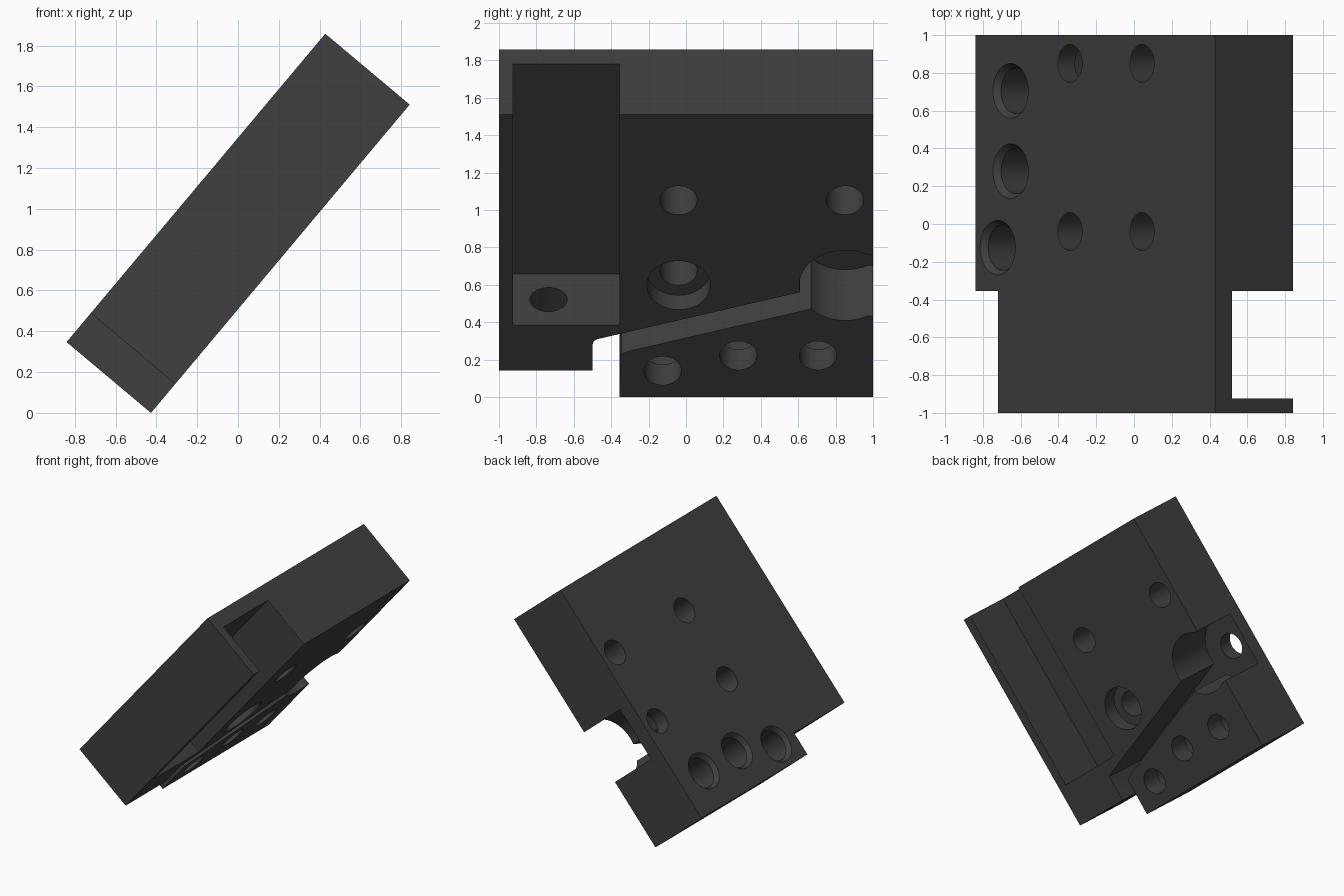
import bpy, bmesh, math
from mathutils import Matrix

if "Cube" in bpy.data.objects:
    bpy.data.objects.remove(bpy.data.objects["Cube"])

# Local frame: X along the block, Y across it, Z = minus depth below the upper face
LENGTH, THICK, FLOOR = 1.972, 0.54, 0.118


def finish(bm, name):
    bmesh.ops.recalc_face_normals(bm, faces=bm.faces)
    mesh = bpy.data.meshes.new(name)
    bm.to_mesh(mesh)
    bm.free()
    ob = bpy.data.objects.new(name, mesh)
    bpy.context.scene.collection.objects.link(ob)
    return ob


def prism(name, outline, d0, d1):
    """Outline in (along, across), extruded between two depths."""
    bm = bmesh.new()
    face = bm.faces.new([bm.verts.new((u, y, -d0)) for u, y in outline])
    ext = bmesh.ops.extrude_face_region(bm, geom=[face])
    verts = [e for e in ext["geom"] if isinstance(e, bmesh.types.BMVert)]
    bmesh.ops.translate(bm, verts=verts, vec=(0, 0, d0 - d1))
    return finish(bm, name)


def drill(u, y, d0, d1, r, r_top=None):
    """Round cutter through the thickness; r_top is the radius at d0."""
    bm = bmesh.new()
    bmesh.ops.create_cone(
        bm, cap_ends=True, segments=48, radius1=r,
        radius2=r if r_top is None else r_top, depth=d1 - d0,
        matrix=Matrix.Translation((u, y, -(d0 + d1) / 2)))
    return finish(bm, "drill")


def cut(target, cutter):
    mod = target.modifiers.new("cut", "BOOLEAN")
    mod.operation, mod.solver, mod.object = "DIFFERENCE", "EXACT", cutter
    bpy.context.view_layer.update()
    dg = bpy.context.evaluated_depsgraph_get()
    mesh = bpy.data.meshes.new_from_object(target.evaluated_get(dg))
    target.modifiers.clear()
    target.data = mesh
    bpy.data.objects.remove(cutter)


# Block with a stepped lower end
block = prism("mounting_block", [
    (0, -0.355), (0.185, -0.355), (0.185, -1), (LENGTH, -1),
    (LENGTH, 1), (0, 1)], 0, THICK)

# Long channel open at the upper end
cut(block, prism("channel", [
    (0.505, -0.925), (2.2, -0.925), (2.2, -0.355), (0.505, -0.355)],
    FLOOR, 0.8))

# Slanted slot leaving through the step
cut(block, prism("slot", [
    (0.1, -0.5), (0.365, -0.5), (0.39, -0.493), (0.405, -0.475),
    (0.412, -0.45), (0.79, 0.8), (0.655, 0.8), (0.322, -0.3),
    (0.312, -0.325), (0.3, -0.345), (0.28, -0.354), (0.1, -0.354)],
    FLOOR, 0.8))

# Round recess breaking out of the rear side
cut(block, drill(0.78, 0.85, FLOOR, 0.8, 0.245))
cut(block, prism("recess_mouth", [
    (0.565, 0.96), (0.995, 0.96), (0.995, 1.1), (0.565, 1.1)], FLOOR, 0.8))

# Four plain holes, one with a counterbore underneath
for u in (0.78, 1.373):
    for y in (-0.04, 0.85):
        cut(block, drill(u, y, -0.1, 0.8, 0.1))
cut(block, drill(0.78, -0.04, 0.42, 0.8, 0.17))

# Three stepped holes near the lower end
for u, y in ((0.29, 0.705), (0.29, 0.28), (0.184, -0.125)):
    cut(block, drill(u, y, -0.1, 0.8, 0.1))
    cut(block, drill(u, y, -0.1, 0.37, 0.12))
    cut(block, drill(u, y, -0.01, 0.035, 0.12, 0.152))

# Lengthwise hole from the channel to the step
bm = bmesh.new()
bmesh.ops.create_cone(
    bm, cap_ends=True, segments=48, radius1=0.1, radius2=0.1, depth=0.6,
    matrix=Matrix.Translation((0.35, -0.735, -0.33))
    @ Matrix.Rotation(math.pi / 2, 4, "Y"))
cut(block, finish(bm, "lengthwise_drill"))

# Tilted placement
block.data.transform(Matrix.Translation((-0.84, 0, 0.347))
                     @ Matrix.Rotation(math.radians(-50), 4, "Y"))

# Colour and shading
mat = bpy.data.materials.new("dark_grey")
mat.diffuse_color = (0.05, 0.05, 0.05, 1)
mat.use_nodes = True
mat.node_tree.nodes["Principled BSDF"].inputs["Base Color"].default_value = mat.diffuse_color
block.data.materials.clear()
block.data.materials.append(mat)
for p in block.data.polygons:
    p.material_index = 0
bpy.context.view_layer.objects.active = block
block.select_set(True)
bpy.ops.object.shade_smooth_by_angle(angle=math.radians(30))
